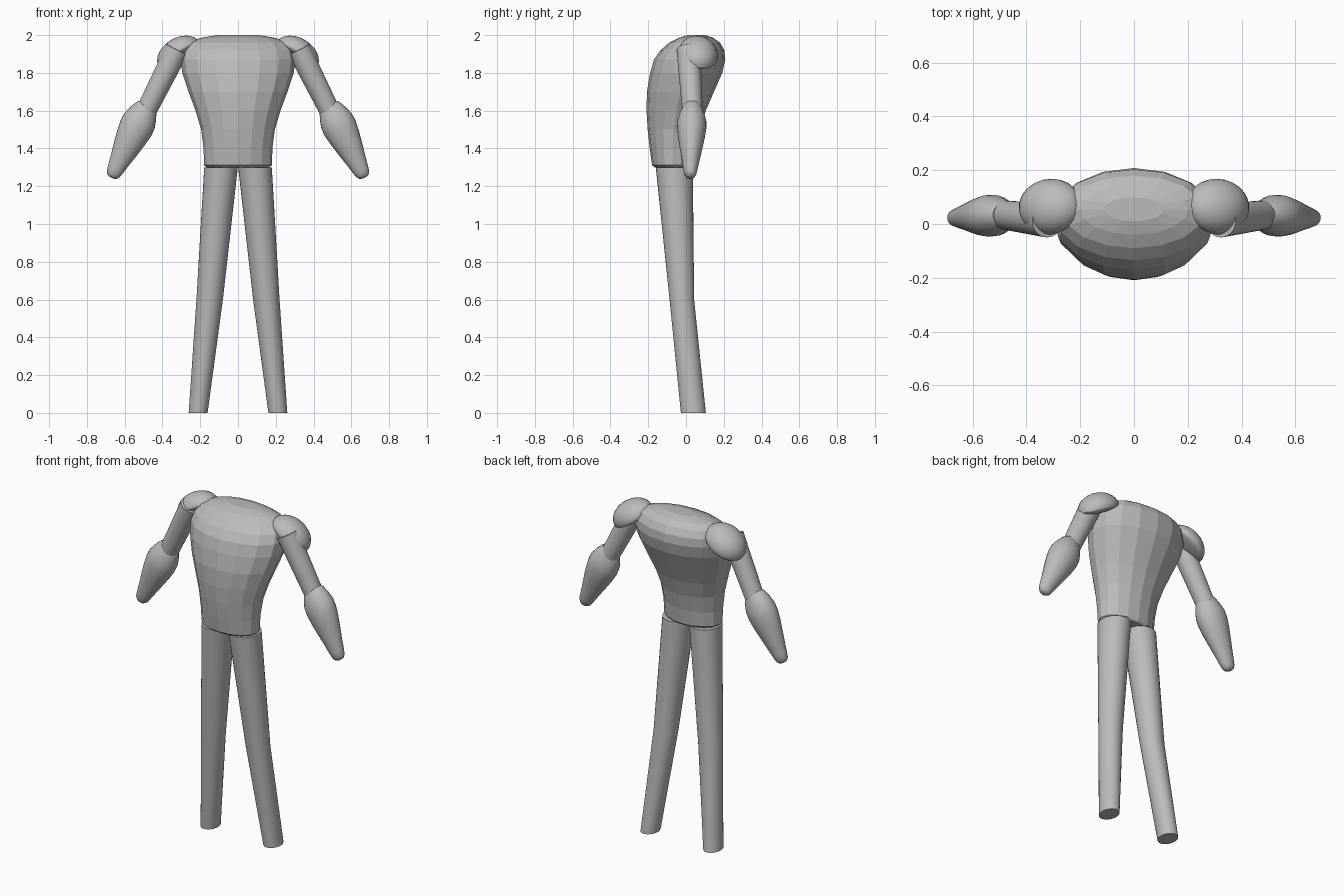
import bpy, bmesh, math
from mathutils import Vector

if "Cube" in bpy.data.objects:
    bpy.data.objects.remove(bpy.data.objects["Cube"])

grey = bpy.data.materials.new("plain_grey")
grey.diffuse_color = (0.5, 0.5, 0.5, 1)
grey.use_nodes = True
grey.node_tree.nodes["Principled BSDF"].inputs["Base Color"].default_value = grey.diffuse_color


def loft(name, rings, n, mirror=True, smooth=True):
    """Skin closed elliptical rings; each ring is (centre, half-axis u, half-axis v)."""
    bm = bmesh.new()
    loops = []
    for c, u, v in rings:
        angles = [2 * math.pi * i / n for i in range(n)]
        loops.append([bm.verts.new(Vector(c) + Vector(u) * math.cos(a) + Vector(v) * math.sin(a))
                      for a in angles])
    for a, b in zip(loops, loops[1:]):
        for i in range(n):
            j = (i + 1) % n
            bm.faces.new((a[i], a[j], b[j], b[i]))
    bm.faces.new(loops[0][::-1])
    bm.faces.new(loops[-1])
    bmesh.ops.recalc_face_normals(bm, faces=bm.faces[:])
    me = bpy.data.meshes.new(name)
    bm.to_mesh(me)
    bm.free()
    me.materials.append(grey)
    ob = bpy.data.objects.new(name, me)
    bpy.context.collection.objects.link(ob)
    if smooth:
        bpy.ops.object.select_all(action='DESELECT')
        ob.select_set(True)
        bpy.context.view_layer.objects.active = ob
        bpy.ops.object.shade_smooth_by_angle(angle=math.radians(35))
    if mirror:
        ob.modifiers.new("mirror", 'MIRROR')
    return ob


def along(p0, p1, profile, y_scale=1.0):
    """Rings across the line p0-p1 from (fraction, radius) pairs."""
    p0, p1 = Vector(p0), Vector(p1)
    axis = (p1 - p0).normalized()
    u = Vector((0, 1, 0)).cross(axis).normalized()
    v = axis.cross(u)
    return [(p0.lerp(p1, t), u * r, v * r * y_scale) for t, r in profile]


# torso: z, half width, front y, back y
torso = [(1.30, .165, -.165, .03), (1.312, .18, -.18, .04), (1.4, .182, -.192, .05),
         (1.5, .195, -.203, .072), (1.6, .225, -.209, .105), (1.7, .262, -.207, .148),
         (1.8, .295, -.19, .192), (1.87, .303, -.17, .208), (1.92, .293, -.135, .203),
         (1.96, .262, -.09, .18), (1.985, .2, -.04, .145), (2.0, .11, .01, .1)]
loft("torso", [((0, (f + b) / 2, z), (w, 0, 0), (0, (b - f) / 2, 0)) for z, w, f, b in torso],
     16, mirror=False, smooth=False)

# legs: slightly bent at the knee
legs = [((.09, -.062, 1.3), .089, .098), ((.15, -.022, .6), .07, .065), ((.211, .039, 0), .05, .066)]
loft("legs", [(c, (rx, 0, 0), (0, ry, 0)) for c, rx, ry in legs], 32)

# upper arms
loft("upper_arms", along((.322, .013, 1.925), (.485, .034, 1.60), [(0, .063), (1, .054)]), 32)

# forearms: bulging sleeves tapering to a rounded tip
forearm = [(0, .05), (.03, .06), (.12, .077), (.22, .09), (.32, .091), (.45, .083), (.6, .07),
           (.75, .056), (.88, .045), (.95, .038), (.985, .027), (1, .012)]
loft("forearms", along((.48, .034, 1.63), (.67, .022, 1.245), forearm, .85), 24)

# shoulder pads: tilted domes with a shallow rounded underside
n = Vector((.51, .23, .83)).normalized()
u = Vector((0, 1, 0)).cross(n).normalized()
v = n.cross(u)
centre = Vector((.31, .063, 1.895))
pad = []
for k in range(-7, 8):
    a = math.radians(k * 12)
    h = math.sin(a) * (.09 if k > 0 else .025)
    pad.append((centre + n * h, u * .128 * math.cos(a), v * .106 * math.cos(a)))
loft("shoulder_pads", pad, 24)
